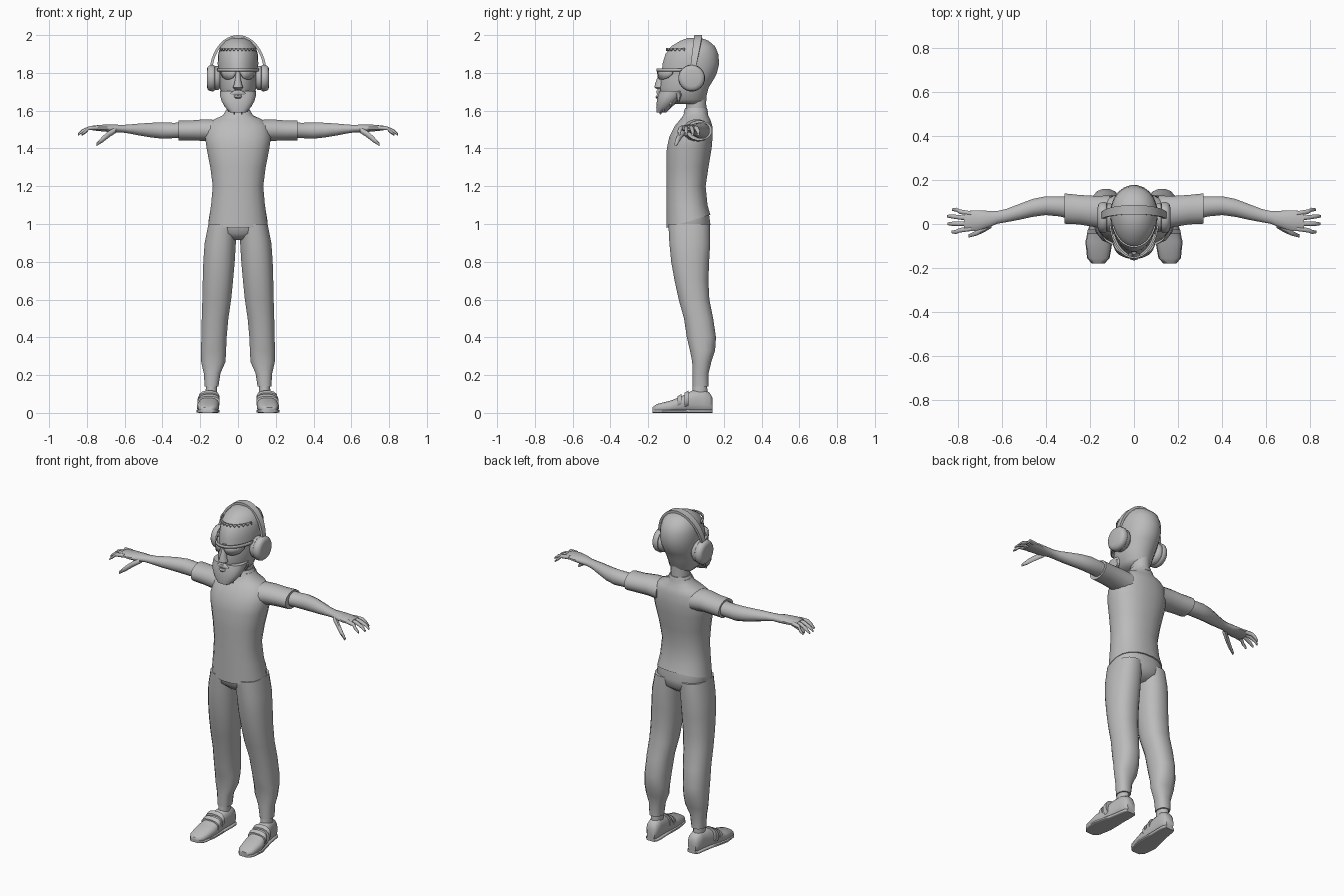
import bpy, bmesh, math

grey = bpy.data.materials.new("plain grey")
grey.diffuse_color = (0.5, 0.5, 0.5, 1)


def finish(name, bm, mirror=False, angle=50):
    """Turn a bmesh into a smooth-shaded, optionally mirrored object."""
    bmesh.ops.recalc_face_normals(bm, faces=bm.faces)
    me = bpy.data.meshes.new(name)
    bm.to_mesh(me)
    bm.free()
    me.materials.append(grey)
    ob = bpy.data.objects.new(name, me)
    bpy.context.collection.objects.link(ob)
    bpy.ops.object.select_all(action='DESELECT')
    ob.select_set(True)
    bpy.context.view_layer.objects.active = ob
    bpy.ops.object.shade_smooth_by_angle(angle=math.radians(angle))
    if mirror:
        ob.modifiers.new("Mirror", 'MIRROR').use_mirror_merge = False
    return ob


def skin(rings, bm, closed=True):
    """Bridge rings of points with quads, then cap both ends."""
    vs = [[bm.verts.new(p) for p in r] for r in rings]
    n = len(vs[0])
    for a, b in zip(vs, vs[1:]):
        for i in range(n if closed else n - 1):
            j = (i + 1) % n
            bm.faces.new((a[i], a[j], b[j], b[i]))
    if closed:
        bm.faces.new(vs[0])
        bm.faces.new(vs[-1])


def loft(name, rings, axis='z', n=16, p=2.0, mirror=False, tilt=0, egg=0):
    """Rings are (position on axis, low 1, high 1, low 2, high 2)."""
    bm = bmesh.new()
    out = []
    for k, (t, a0, a1, b0, b1) in enumerate(rings):
        ring = []
        for i in range(n):
            w = 2 * math.pi * (i + 0.5) / n
            c, s = math.cos(w), math.sin(w)
            c = math.copysign(abs(c) ** (2 / p), c)
            s = math.copysign(abs(s) ** (2 / p), s)
            u = (a0 + a1) / 2 + (a1 - a0) / 2 * c * (1 + egg * s)
            v = (b0 + b1) / 2 + (b1 - b0) / 2 * s
            if axis == 'z':
                ring.append((u, v, t + (tilt * v if k == 0 else 0)))
            elif axis == 'x':
                ring.append((t, u, v))
            else:
                ring.append((u, t, v))
        out.append(ring)
    skin(out, bm)
    return finish(name, bm, mirror)


def body(name, rows, **kw):
    """Symmetric vertical loft from (z, half width, front y, back y)."""
    return loft(name, [(z, -w, w, f, b) for z, w, f, b in rows], **kw)


def limb(name, rows, n=12):
    """Mirrored sideways loft from (x, y, z, y radius, z radius)."""
    return loft(name, [(x, y - a, y + a, z - b, z + b) for x, y, z, a, b in rows],
                axis='x', n=n, mirror=True)


def strip(name, cols, thick):
    """Thin curved plate from (x, y, low z, high z) columns."""
    bm = bmesh.new()
    skin([[(x, y, lo), (x, y, hi)] for x, y, lo, hi in cols], bm, closed=False)
    ob = finish(name, bm)
    m = ob.modifiers.new("Solidify", 'SOLIDIFY')
    m.thickness, m.offset = thick, 0
    return ob


# shirt
body("shirt", [(1.01, .157, -.105, .13), (1.1, .144, -.105, .115), (1.2, .135, -.105, .105),
               (1.3, .148, -.105, .12), (1.4, .168, -.103, .137), (1.46, .176, -.09, .142),
               (1.52, .165, -.06, .14), (1.553, .13, -.032, .13), (1.575, .08, -.015, .118),
               (1.60, .066, -.008, .114)], n=20, p=2.3, tilt=.3)
limb("sleeve", [(.11, .05, 1.49, .08, .062), (.18, .057, 1.497, .072, .058),
                (.25, .065, 1.495, .068, .054), (.315, .07, 1.495, .07, .053)], 16)
body("collar", [(1.59, .07, -.014, .118), (1.615, .058, -.005, .112)], n=20)

# trousers
body("trouser_seat", [(.915, .05, -.05, .08), (.95, .13, -.09, .125), (1.0, .158, -.098, .13),
                      (1.06, .148, -.095, .122)], n=20, p=2.3)
loft("trouser_leg", [(1.0, .003, .158, -.095, .128), (.9, .01, .178, -.09, .13),
                     (.8, .016, .185, -.08, .124), (.7, .025, .188, -.062, .12),
                     (.6, .035, .19, -.04, .125), (.5, .05, .193, -.012, .145),
                     (.4, .059, .195, .003, .16), (.33, .062, .197, .02, .155),
                     (.27, .065, .196, .032, .135), (.21, .092, .182, .034, .12),
                     (.14, .103, .177, .034, .12)], p=2.3, mirror=True)
loft("ankle", [(.2, .11, .17, .04, .11), (.09, .11, .172, .03, .115)], mirror=True)

# shoes
shoe = [(-.178, .135, .19, .005, .03), (-.155, .113, .21, 0, .047), (-.08, .1, .218, 0, .066),
        (-.02, .1, .204, 0, .09), (.03, .102, .19, 0, .118), (.09, .1, .18, 0, .125),
        (.125, .102, .175, 0, .108), (.14, .112, .163, .008, .08)]
loft("shoe", shoe, axis='y', p=2.6, mirror=True)
loft("shoe_sole", [(y, a - .003, b + .003, 0, .018) for y, a, b, lo, hi in shoe],
     axis='y', p=5, mirror=True)
for i, y in enumerate((-.045, -.008)):
    h = .088 + .5 * (y + .045)
    loft(f"shoe_strap_{i + 1}", [(y, .096, .214, .02, h), (y + .02, .096, .21, .03, h + .012)],
         axis='y', p=2.6, mirror=True)

# arms and hands
limb("arm", [(.28, .072, 1.497, .052, .043), (.34, .08, 1.495, .047, .042),
             (.4, .083, 1.495, .044, .045), (.46, .073, 1.497, .042, .04),
             (.52, .055, 1.5, .037, .033), (.58, .038, 1.503, .031, .024),
             (.62, .03, 1.505, .03, .02), (.66, .022, 1.506, .039, .022),
             (.72, .015, 1.508, .049, .018), (.77, .013, 1.508, .046, .013)])
for i, (y0, y1, tip) in enumerate([(.047, .065, .825), (.025, .035, .848),
                                   (.002, .001, .846), (-.021, -.036, .828)]):
    limb(f"finger_{i + 1}", [(.74, y0, 1.51, .012, .012), (.79, (y0 + y1) / 2, 1.507, .011, .011),
                             (tip - .02, y1, 1.49, .01, .01), (tip, y1, 1.473, .006, .006)], 8)
limb("thumb", [(.645, .0, 1.498, .018, .016), (.68, -.024, 1.478, .015, .019),
               (.715, -.042, 1.45, .012, .018), (.75, -.054, 1.42, .008, .009)], 8)

# head
body("neck", [(1.57, .055, -.002, .11), (1.64, .052, 0, .108), (1.72, .055, -.02, .11)])
body("head", [(1.635, .055, -.09, .085), (1.66, .078, -.125, .105), (1.72, .096, -.142, .12),
              (1.77, .1, -.133, .15), (1.8, .103, -.13, .165), (1.85, .107, -.125, .177),
              (1.9, .104, -.11, .172), (1.94, .092, -.08, .155), (1.97, .064, -.03, .12),
              (1.985, .03, .01, .08)], n=24, egg=.12)
body("nose", [(1.712, .018, -.15, -.11), (1.722, .028, -.166, -.11), (1.74, .022, -.165, -.11),
              (1.78, .013, -.15, -.11), (1.82, .012, -.138, -.11)], n=10)
body("beard", [(1.59, .04, -.156, -.105), (1.615, .066, -.158, -.08), (1.65, .088, -.155, -.04),
               (1.68, .096, -.15, -.01), (1.705, .097, -.143, .01)], n=20, p=2.4)
body("moustache", [(1.682, .05, -.15, -.11), (1.692, .045, -.157, -.11),
                   (1.706, .022, -.156, -.11)], n=12)
body("lower_lip", [(1.664, .015, -.158, -.11), (1.672, .026, -.163, -.11),
                   (1.681, .022, -.158, -.11)], n=12)

# beard locks hanging from the jaw
for i, (x, y, z) in enumerate([(.02, -.135, 1.58), (.05, -.12, 1.592), (.07, -.08, 1.622),
                               (.082, -.04, 1.645)]):
    loft(f"beard_lock_{i + 1}", [(z, x - .003, x + .003, y - .003, y + .003),
                                 (z + .045, x - .018, x + .016, y - .02, y + .02)],
         n=6, mirror=True)

# wraparound glasses: brow bar and lenses follow an arc around the face
def arc(a, w, d):
    return w * math.sin(a), .02 - d * math.cos(a)


angles = [math.radians(-80 + 10 * i) for i in range(17)]
strip("glasses_frame", [(*arc(a, .109, .173), 1.808, 1.824) for a in angles], .008)
for side, name in ((-1, "left_lens"), (1, "right_lens")):
    cols = []
    for deg, drop in ((6, .022), (14, .046), (24, .054), (36, .054), (48, .046), (58, .025)):
        x, y = arc(math.radians(deg), .107, .171)
        cols.append((side * x, y, 1.82 - drop, 1.822))
    strip(name, cols, .006)

# jagged hairline across the forehead
hair = []
for i in range(25):
    a = math.radians(-72 + 6 * i)
    hair.append((.1 * math.sin(a), .035 - .138 * math.cos(a),
                 1.915 + (.014 if i % 2 else 0), 1.932))
strip("hairline", hair, .008)

# headphones
cy, cz = .03, 1.772
limb("ear_cushion", [(.09, cy, cz, .05, .05), (.105, cy, cz, .064, .064),
                     (.122, cy, cz, .064, .064), (.126, cy, cz, .055, .055)], 20)
limb("ear_cup", [(.124, cy, cz, .066, .066), (.13, cy, cz, .071, .071),
                 (.15, cy, cz, .069, .069), (.161, cy, cz, .06, .06),
                 (.165, cy, cz, .045, .045)], 20)
bm = bmesh.new()
rings = []
for i in range(25):
    a = math.pi * i / 24
    c, s = math.cos(a), math.sin(a)
    y, half = .033 + .032 * s, .014 + .007 * s
    ring = []
    for off, dy in ((-.007, -half), (.007, -half), (.007, half), (-.007, half)):
        ring.append(((.143 + off) * c, y + dy, 1.8 + (.193 + off) * s))
    rings.append(ring)
skin(rings, bm)
finish("headband", bm)
